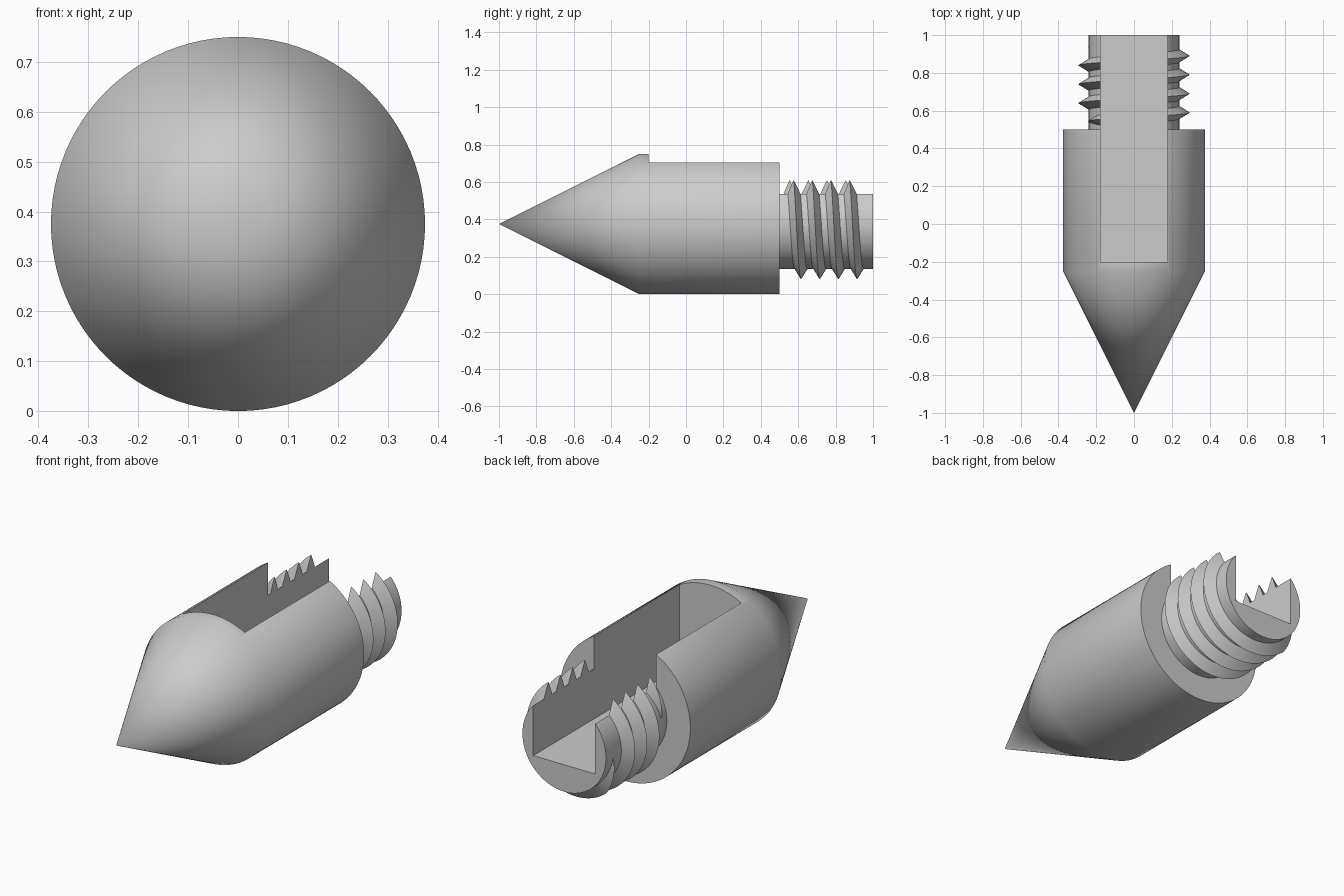
import bpy, bmesh, math

cube = bpy.data.objects.get("Cube")
if cube:
    bpy.data.objects.remove(cube, do_unlink=True)

AXIS_Z = 0.375       # height of the long axis
SEGMENTS = 96

steel = bpy.data.materials.new("grey_steel")
steel.use_nodes = True
GREY = (0.6, 0.6, 0.6, 1)
steel.diffuse_color = GREY
steel.node_tree.nodes["Principled BSDF"].inputs["Base Color"].default_value = GREY


def ring_point(radius, angle, y):
    """Point around the long axis; angle 0 is straight down, turning towards +x."""
    return (radius * math.sin(angle), y, AXIS_Z - radius * math.cos(angle))


def make_object(name, bm):
    bmesh.ops.remove_doubles(bm, verts=bm.verts, dist=1e-5)
    bmesh.ops.recalc_face_normals(bm, faces=bm.faces)
    mesh = bpy.data.meshes.new(name)
    bm.to_mesh(mesh)
    bm.free()
    mesh.materials.append(steel)
    obj = bpy.data.objects.new(name, mesh)
    bpy.context.collection.objects.link(obj)
    return obj


def activate(obj):
    bpy.ops.object.select_all(action="DESELECT")
    obj.select_set(True)
    bpy.context.view_layer.objects.active = obj


# Pointed body with its narrower shaft, as (radius, y) turned round the axis
profile = [(0.375, -0.25), (0.375, 0.5), (0.24, 0.5), (0.24, 1)]
bm = bmesh.new()
rings = [[bm.verts.new(ring_point(r, math.tau * i / SEGMENTS, y)) for i in range(SEGMENTS)]
         for r, y in profile]
apex = bm.verts.new((0, -1, AXIS_Z))
for i in range(SEGMENTS):
    j = (i + 1) % SEGMENTS
    bm.faces.new((apex, rings[0][i], rings[0][j]))
    for a, b in zip(rings, rings[1:]):
        bm.faces.new((a[i], b[i], b[j], a[j]))
bm.faces.new(rings[-1])
body = make_object("pointed_body", bm)

# Triangular helical thread, fading out at both ends
PITCH, TURNS, STEPS = 0.1, 4, 64
ROOT, CREST, HALF_WIDTH = 0.225, 0.295, 0.043
bm = bmesh.new()
sections = []
total = TURNS * STEPS
for i in range(total + 1):
    angle = -math.pi / 2 - math.tau * i / STEPS
    y = 0.54 + PITCH * i / STEPS
    grow = min(1, 0.1 + min(i, total - i) / (STEPS * 0.15))
    w = HALF_WIDTH * grow
    sections.append([bm.verts.new(ring_point(r, angle, y + dy)) for r, dy in
                     ((ROOT, -w), (ROOT + (CREST - ROOT) * grow, 0), (ROOT, w))])
for a, b in zip(sections, sections[1:]):
    for k in range(3):
        n = (k + 1) % 3
        bm.faces.new((a[k], a[n], b[n], b[k]))
bm.faces.new(sections[0])
bm.faces.new(sections[-1])
thread = make_object("screw_thread", bm)

# Long rectangular slot, open at the top and the back
bm = bmesh.new()
bmesh.ops.create_cube(bm, size=1)
for v in bm.verts:
    v.co = (0.178 if v.co.x > 0 else -0.178,
            1.2 if v.co.y > 0 else -0.2,
            1.0 if v.co.z > 0 else 0.275)
cutter = make_object("slot_cutter", bm)
cutter.hide_render = True

for obj in (body, thread):
    activate(obj)
    cut = obj.modifiers.new("slot", "BOOLEAN")
    cut.operation = "DIFFERENCE"
    cut.solver = "EXACT"
    cut.object = cutter
    bpy.ops.object.modifier_apply(modifier=cut.name)
    bpy.ops.object.shade_smooth_by_angle(angle=math.radians(30))

bpy.data.objects.remove(cutter, do_unlink=True)
